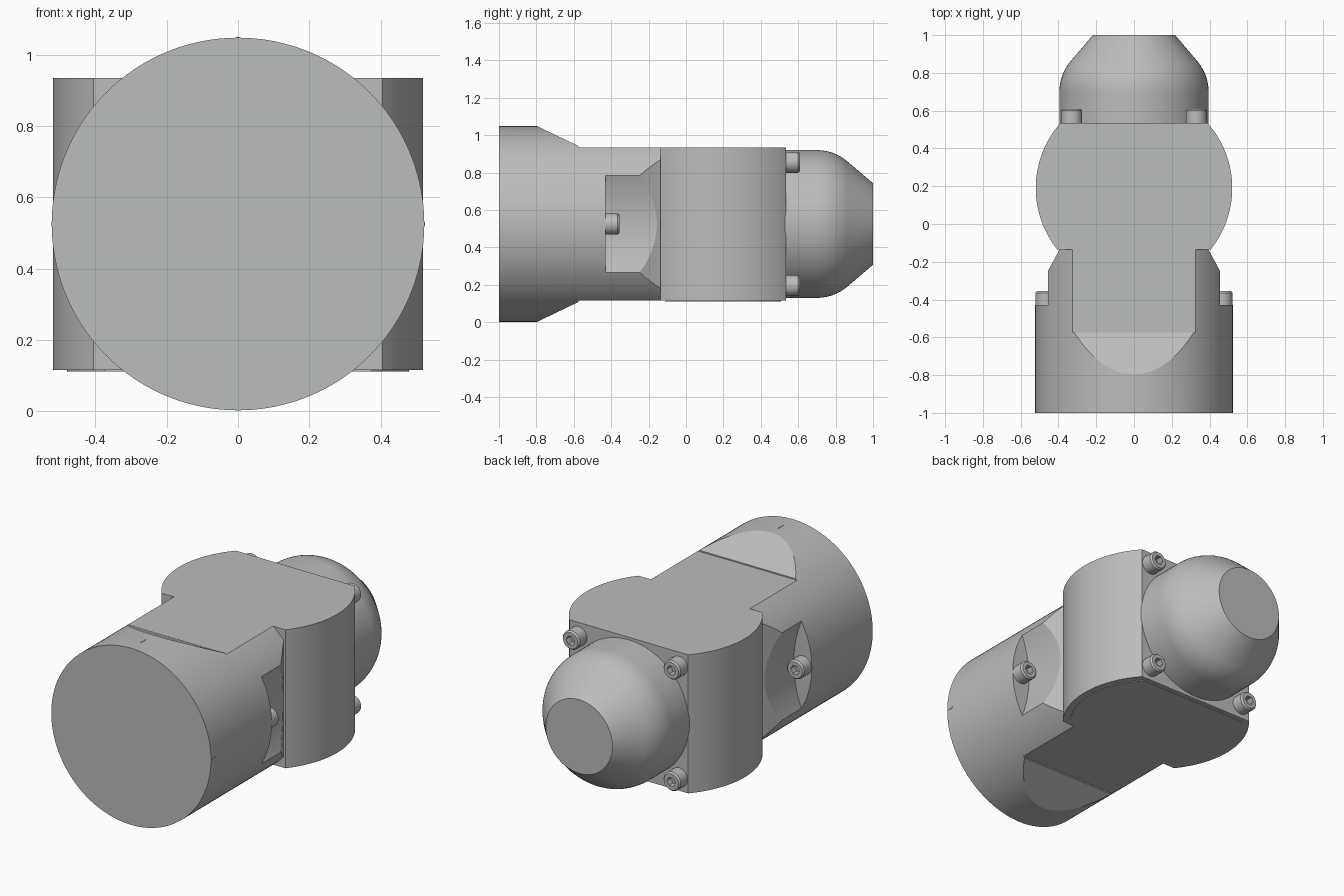
import bpy, bmesh, math
from mathutils import Matrix, Vector

old = bpy.data.objects.get("Cube")
if old:
    bpy.data.objects.remove(old, do_unlink=True)

ZC = 0.525          # height of the main axis
R = 0.523           # barrel radius

steel = bpy.data.materials.new("satin_grey")
steel.use_nodes = True
COL = (0.50, 0.51, 0.49, 1)
steel.diffuse_color = COL
steel.node_tree.nodes["Principled BSDF"].inputs["Base Color"].default_value = COL


def finish(name, bm):
    """Turn a bmesh into a linked object."""
    bmesh.ops.recalc_face_normals(bm, faces=bm.faces)
    me = bpy.data.meshes.new(name)
    bm.to_mesh(me)
    bm.free()
    me.materials.append(steel)
    ob = bpy.data.objects.new(name, me)
    bpy.context.collection.objects.link(ob)
    return ob


def revolve(name, profile, segs, x=0.0, z=0.0):
    """Closed solid turned round an axis along y; profile is (radius, y)."""
    bm = bmesh.new()
    rings = []
    for r, y in profile:
        rings.append([bm.verts.new((x + r * math.cos(a), y, z + r * math.sin(a)))
                      for a in (2 * math.pi * i / segs for i in range(segs))])
    for a, b in zip(rings, rings[1:]):
        for i in range(segs):
            j = (i + 1) % segs
            bm.faces.new((a[i], a[j], b[j], b[i]))
    bm.faces.new(rings[0])
    bm.faces.new(rings[-1])
    return finish(name, bm)


def prism(name, points, direction):
    """Extrude a closed outline of 3D points along a direction."""
    bm = bmesh.new()
    face = bm.faces.new([bm.verts.new(p) for p in points])
    ext = bmesh.ops.extrude_face_region(bm, geom=[face])
    bmesh.ops.translate(bm, vec=Vector(direction),
                        verts=[v for v in ext["geom"] if isinstance(v, bmesh.types.BMVert)])
    return finish(name, bm)


def select(ob):
    bpy.ops.object.select_all(action='DESELECT')
    ob.select_set(True)
    bpy.context.view_layer.objects.active = ob


def boolean(ob, tool, op='DIFFERENCE'):
    tool.hide_render = True
    mod = ob.modifiers.new("bool", 'BOOLEAN')
    mod.operation, mod.solver, mod.object = op, 'EXACT', tool
    select(ob)
    bpy.ops.object.modifier_apply(modifier=mod.name)
    bpy.data.objects.remove(tool, do_unlink=True)


def smooth(ob, angle=25):
    select(ob)
    bpy.ops.object.shade_smooth_by_angle(angle=math.radians(angle))


# Barrel
body = revolve("body", [(R, -1.0), (R, -0.10)], 128, z=ZC)

# Ramps and flats on the top and bottom of the barrel
for s in (1, -1):
    outline = [(-0.80, 0.525), (-0.575, 0.417), (-0.575, 0.41),
               (0.2, 0.41), (0.2, 0.8), (-0.80, 0.8)]
    boolean(body, prism("ramp_cutter", [(-1, y, ZC + s * h) for y, h in outline], (2, 0, 0)))

# Scooped pockets and slanted flats on both sides
for s in (1, -1):
    boolean(body, revolve("scoop_cutter", [(0.70, -0.43), (0.70, 0.1)], 160, x=s * 1.105, z=ZC))
    slant = [(0.5311, -0.39), (0.3750, -0.10), (0.36, -0.05), (0.8, -0.05), (0.8, -0.39)]
    boolean(body, prism("slant_cutter", [(s * x, y, -0.2) for x, y in slant], (0, 0, 1.5)))

# Upright knuckle block: a round plan cut flat at the front and back
KR, KY = 0.52, 0.19
a0, a1 = math.asin((-0.135 - KY) / KR), math.asin((0.535 - KY) / KR)


def knuckle_plan(inset, z, n=40):
    right = [((KR - inset) * math.cos(a), KY + (KR - inset) * math.sin(a), z)
             for a in (a0 + (a1 - a0) * i / n for i in range(n + 1))]
    return right + [(-x, y, z) for x, y, z in reversed(right)]


boolean(body, prism("knuckle", knuckle_plan(0, ZC - 0.41), (0, 0, 0.82)), 'UNION')

# Merge coplanar faces
bm = bmesh.new()
bm.from_mesh(body.data)
bmesh.ops.remove_doubles(bm, verts=bm.verts, dist=1e-5)
bmesh.ops.dissolve_limit(bm, angle_limit=math.radians(0.2), verts=bm.verts, edges=bm.edges)
bm.to_mesh(body.data)
bm.free()
smooth(body)

# Thin cover plate under the knuckle
smooth(prism("bottom_plate", knuckle_plan(0.04, ZC - 0.414), (0, 0, 0.008)))

# Rounded nose with a flat end
RN, BEND = 0.25, math.radians(40)
nose = [(0.395, 0.53)]
for i in range(13):
    a = BEND * i / 12
    nose.append((0.395 - RN * (1 - math.cos(a)), 0.70 + RN * math.sin(a)))
nose.append((0.218, 1.0))
smooth(revolve("nose", nose, 96, z=ZC))

# Socket screws
screw = revolve("nose_screw", [(0.056, -0.005), (0.056, 0.065), (0.048, 0.075)], 32)
boolean(screw, revolve("hex_cutter", [(0.029, 0.035), (0.029, 0.1)], 6))
smooth(screw)
spots = [("nose_screw", sx * 0.33, 0.535, ZC + sz * 0.33) for sx in (1, -1) for sz in (1, -1)]
spots += [("side_screw", sx * 0.465, -0.43, ZC) for sx in (1, -1)]
for i, (name, x, y, z) in enumerate(spots):
    ob = screw
    if i:
        ob = screw.copy()
        bpy.context.collection.objects.link(ob)
    ob.name = name
    ob.location = (x, y, z)

# Fine index marks on the barrel
prism("top_mark", [(x, y, ZC + R - 0.002) for x, y in
                   ((-0.004, -0.91), (0.004, -0.91), (0.004, -0.86), (-0.004, -0.86))], (0, 0, 0.004))
prism("side_mark", [(R - 0.002, y, z) for y, z in
                    ((-0.985, 0.521), (-0.955, 0.521), (-0.955, 0.529), (-0.985, 0.529))], (0.004, 0, 0))
